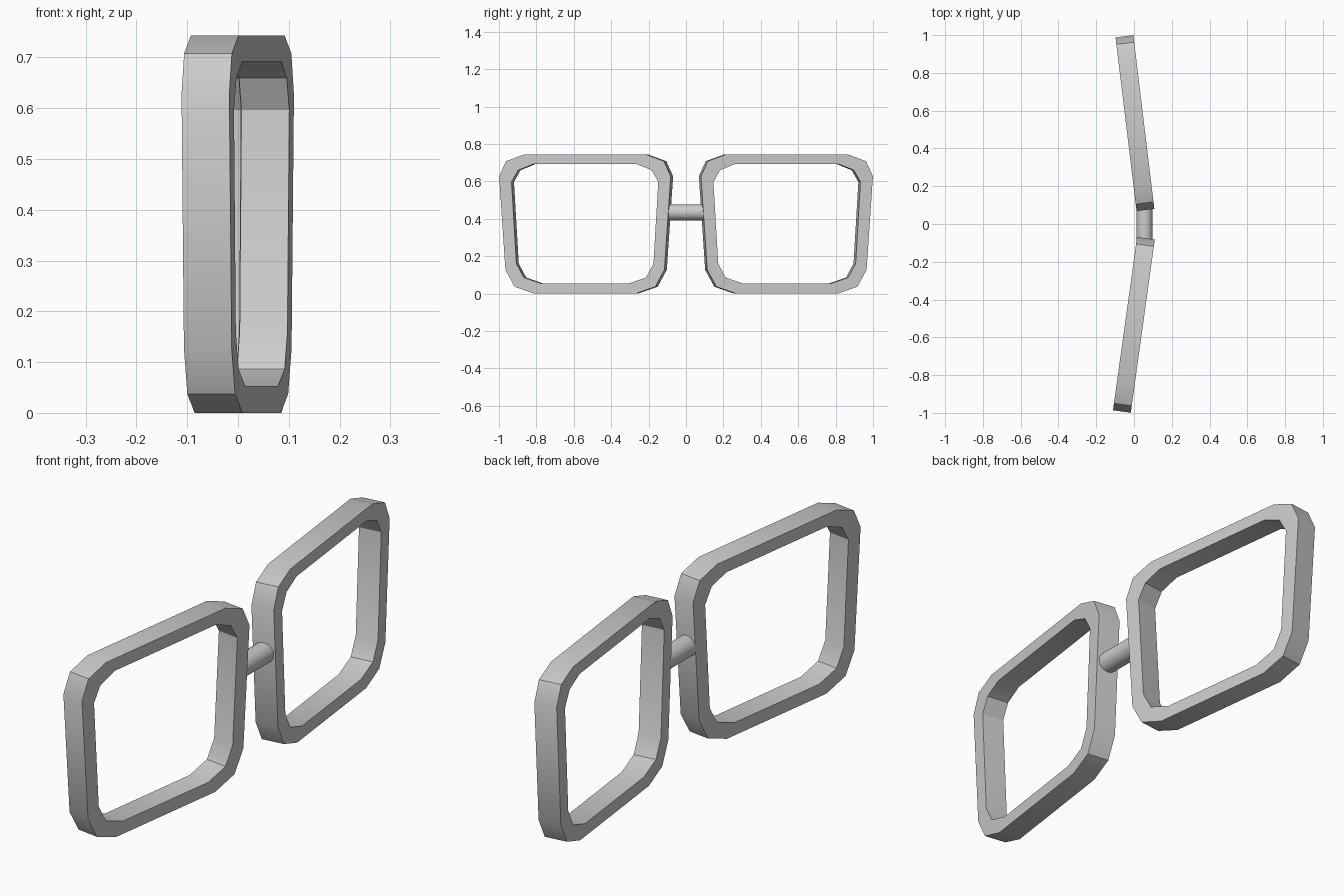
import bpy
import bmesh
from math import radians
from mathutils import Matrix

cube = bpy.data.objects.get("Cube")
if cube:
    bpy.data.objects.remove(cube, do_unlink=True)

grey = bpy.data.materials.new("light grey")
grey.use_nodes = True
grey.diffuse_color = (0.6, 0.6, 0.6, 1)
grey.node_tree.nodes["Principled BSDF"].inputs["Base Color"].default_value = (0.6, 0.6, 0.6, 1)

DEPTH = 0.095
# Half outlines of a rim as (half width, height), top to bottom
OUTER = [(0.33, 0.743), (0.426, 0.708), (0.463, 0.627),
         (0.429, 0.127), (0.38, 0.037), (0.275, 0.0)]
INNER = [(0.28, 0.692), (0.36, 0.66), (0.396, 0.597),
         (0.37, 0.16), (0.33, 0.086), (0.235, 0.053)]


def finish(name, bm):
    bmesh.ops.recalc_face_normals(bm, faces=bm.faces)
    mesh = bpy.data.meshes.new(name)
    bm.to_mesh(mesh)
    bm.free()
    obj = bpy.data.objects.new(name, mesh)
    bpy.context.collection.objects.link(obj)
    mesh.materials.append(grey)
    bpy.ops.object.select_all(action='DESELECT')
    obj.select_set(True)
    bpy.context.view_layer.objects.active = obj
    bpy.ops.object.shade_smooth_by_angle(angle=radians(30))
    return obj


def rim(name, x, y, turn):
    """Tapered rounded-square ring, extruded along its own x."""
    bm = bmesh.new()

    def loop(half, depth):
        outline = half + [(-w, z) for w, z in reversed(half)]
        return [bm.verts.new((depth, w, z)) for w, z in outline]

    loops = [loop(OUTER, DEPTH / 2), loop(INNER, DEPTH / 2),
             loop(INNER, -DEPTH / 2), loop(OUTER, -DEPTH / 2)]
    # Bridge front, inside, back and outside in turn
    for i, a in enumerate(loops):
        b = loops[(i + 1) % 4]
        for j in range(len(a)):
            k = (j + 1) % len(a)
            bm.faces.new((a[j], a[k], b[k], b[j]))
    obj = finish(name, bm)
    obj.location = (x, y, 0)
    obj.rotation_euler.z = radians(turn)


# Two rims, swept back from the middle
rim("left_rim", 0.005, 0.534, 6.9)
rim("right_rim", -0.0005, -0.534, -7.9)

# Round bar joining the rims
bm = bmesh.new()
bmesh.ops.create_cone(bm, cap_ends=True, segments=32, radius1=0.043, radius2=0.043,
                      depth=0.2, matrix=Matrix.Rotation(radians(90), 4, 'X'))
bridge = finish("bridge", bm)
bridge.location = (0.056, 0, 0.434)
